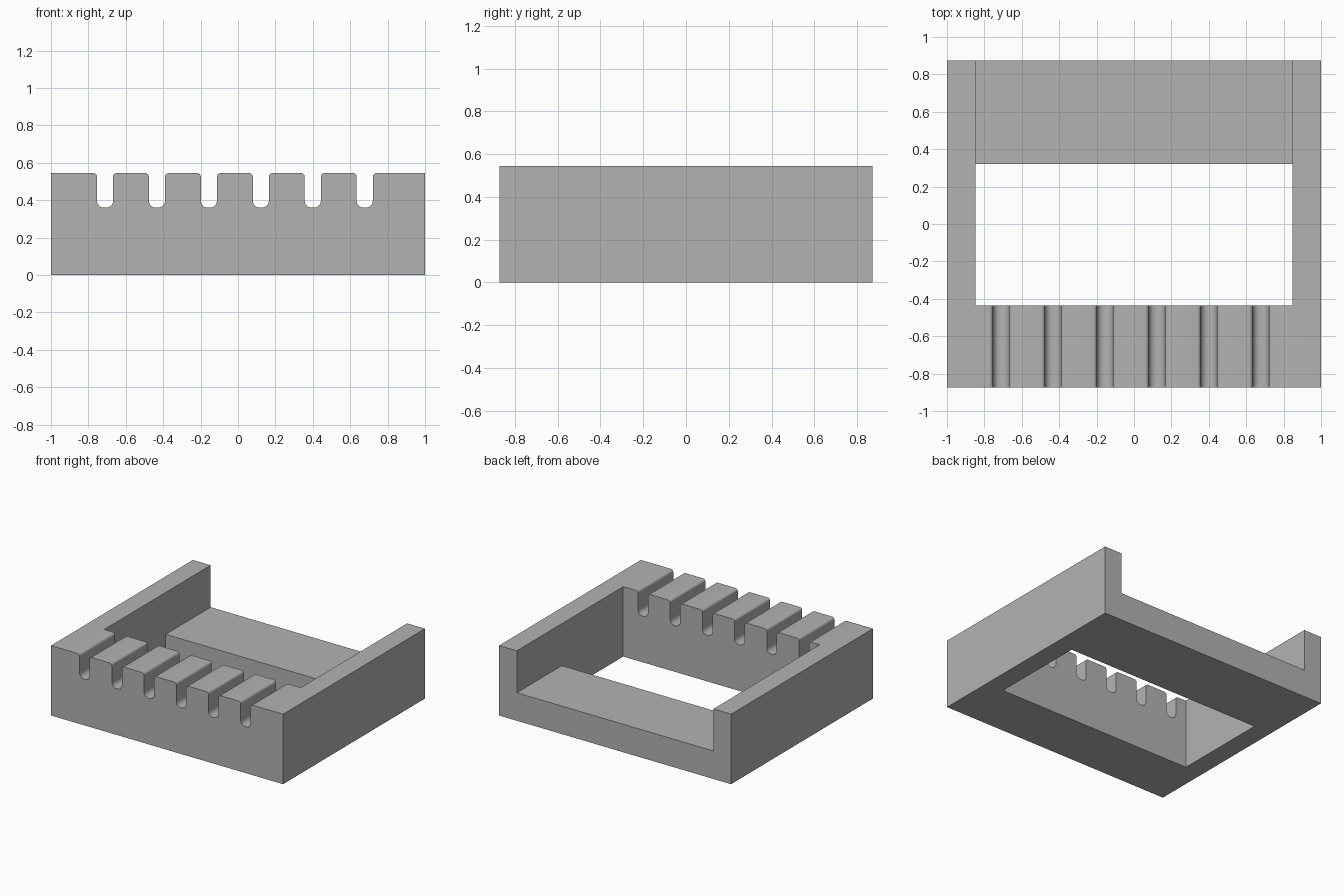
import bpy
import bmesh
from math import sin, cos, radians
from mathutils import Vector

cube = bpy.data.objects.get("Cube")
if cube:
    bpy.data.objects.remove(cube, do_unlink=True)

HALF_X, HALF_Y, TOP = 1.0, 0.873, 0.545
SLOT_FLOOR, SLOT_HALF = 0.36, 0.043
LIP_R, FLOOR_R = 0.02, 0.037

grey = bpy.data.materials.new("plain grey")
grey.use_nodes = True
grey.diffuse_color = (0.45, 0.45, 0.45, 1)
grey.node_tree.nodes["Principled BSDF"].inputs["Base Color"].default_value = grey.diffuse_color


def arc(cx, cz, r, start, end, steps=6):
    angles = [radians(start + (end - start) * i / steps) for i in range(steps + 1)]
    return [(cx + r * cos(a), cz + r * sin(a)) for a in angles]


def prism(name, points, offset):
    """Extrude a closed outline of 3D points along an offset."""
    bm = bmesh.new()
    face = bm.faces.new([bm.verts.new(p) for p in points])
    new = bmesh.ops.extrude_face_region(bm, geom=[face])["geom"]
    bmesh.ops.translate(bm, vec=Vector(offset),
                        verts=[v for v in new if isinstance(v, bmesh.types.BMVert)])
    bmesh.ops.recalc_face_normals(bm, faces=bm.faces)
    mesh = bpy.data.meshes.new(name)
    bm.to_mesh(mesh)
    bm.free()
    mesh.materials.append(grey)
    obj = bpy.data.objects.new(name, mesh)
    bpy.context.collection.objects.link(obj)
    return obj


# Front outline with six round-bottomed slots along the top
outline = [(-HALF_X, 0), (-HALF_X, TOP)]
for i in range(6):
    left = -0.711 + 0.2777 * i - SLOT_HALF
    right = left + 2 * SLOT_HALF
    outline += arc(left - LIP_R, TOP - LIP_R, LIP_R, 90, 0)
    outline += arc(left + FLOOR_R, SLOT_FLOOR + FLOOR_R, FLOOR_R, 180, 270)
    outline += arc(right - FLOOR_R, SLOT_FLOOR + FLOOR_R, FLOOR_R, 270, 360)
    outline += arc(right + LIP_R, TOP - LIP_R, LIP_R, 180, 90)
outline += [(HALF_X, TOP), (HALF_X, 0)]
tray = prism("slotted_tray", [(x, -HALF_Y, z) for x, z in outline], (0, 2 * HALF_Y, 0))

# Stepped cutter: central opening plus the space above the low back shelf
step = [(-0.437, -0.1), (0.32, -0.1), (0.32, 0.218), (1, 0.218), (1, 0.7), (-0.437, 0.7)]
cutter = prism("opening_cutter", [(-0.847, y, z) for y, z in step], (1.694, 0, 0))
cutter.hide_render = True

cut = tray.modifiers.new("opening", "BOOLEAN")
cut.operation = "DIFFERENCE"
cut.solver = "EXACT"
cut.object = cutter
bpy.ops.object.select_all(action="DESELECT")
bpy.context.view_layer.objects.active = tray
tray.select_set(True)
bpy.ops.object.modifier_apply(modifier=cut.name)
bpy.data.objects.remove(cutter, do_unlink=True)

# Round the slots in shading, keep the block edges crisp
bpy.ops.object.shade_smooth_by_angle(angle=radians(30))
